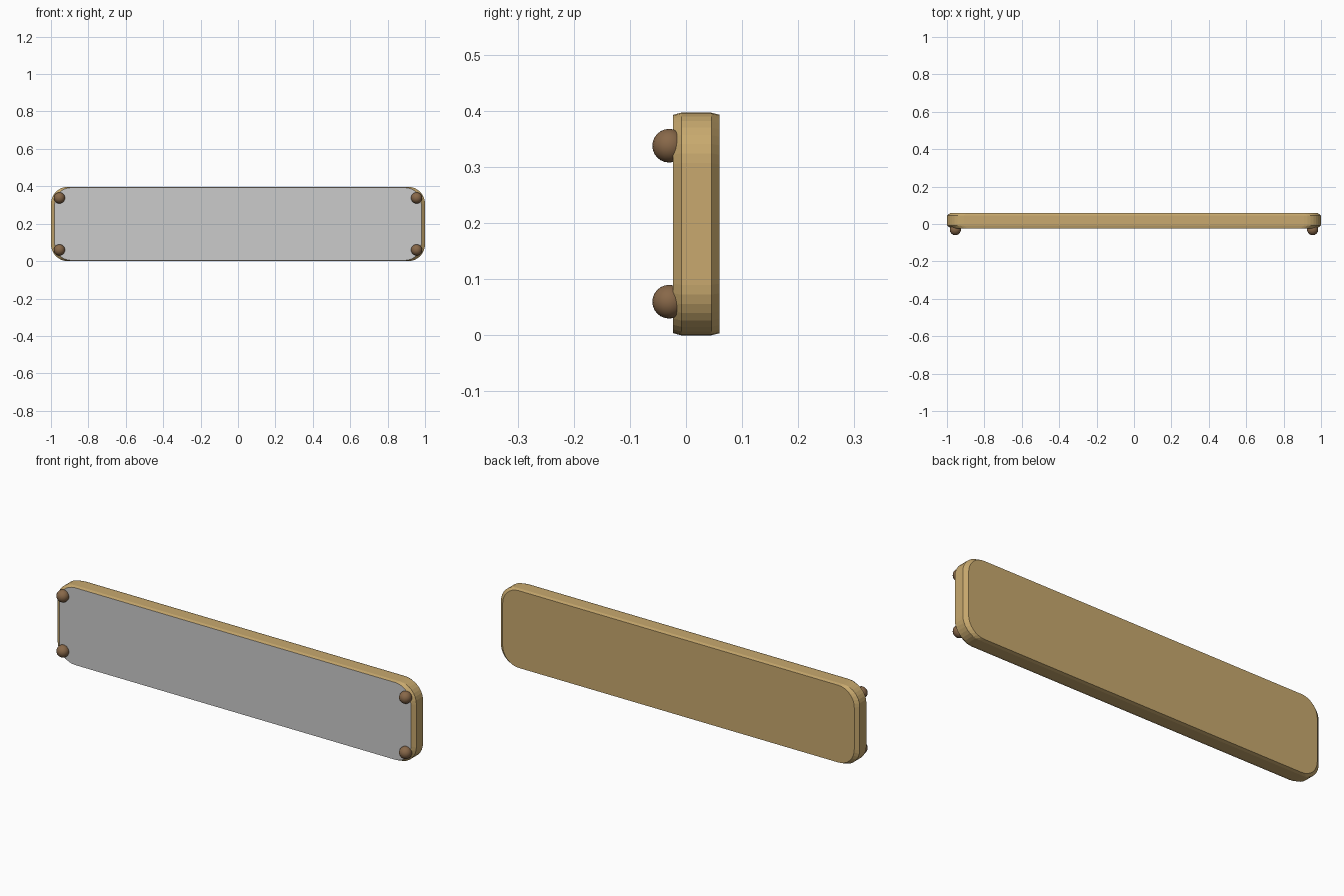
import bpy, bmesh, math

cube = bpy.data.objects.get("Cube")
if cube:
    bpy.data.objects.remove(cube, do_unlink=True)


def material(name, rgb):
    """Flat material from 8-bit sRGB values."""
    color = [((c / 255 + 0.055) / 1.055) ** 2.4 for c in rgb] + [1.0]
    mat = bpy.data.materials.new(name)
    mat.use_nodes = True
    mat.diffuse_color = color
    shader = next(n for n in mat.node_tree.nodes if n.type == 'BSDF_PRINCIPLED')
    shader.inputs["Base Color"].default_value = color
    shader.inputs["Roughness"].default_value = 0.8
    return mat


tan_wood = material("tan wood", (200, 169, 110))
grey_face = material("grey face", (203, 203, 203))
brown_peg = material("brown peg", (136, 104, 73))

HALF_W, HALF_H, RADIUS, STEPS = 1.0, 0.1985, 0.09, 8


def rounded_outline():
    """Rounded rectangle in x and z, centred on the origin."""
    points = []
    for corner, (sx, sz) in enumerate([(1, 1), (-1, 1), (-1, -1), (1, -1)]):
        for i in range(STEPS + 1):
            a = math.pi / 2 * (corner + i / STEPS)
            points.append((sx * (HALF_W - RADIUS) + RADIUS * math.cos(a),
                           sz * (HALF_H - RADIUS) + RADIUS * math.sin(a)))
    return points


# Board: outline lofted from front to back with chamfered rims
bm = bmesh.new()
outline = rounded_outline()
rings = []
for y, scale in [(-0.023, 0.98), (-0.008, 1), (0.045, 1), (0.06, 0.98)]:
    rings.append([bm.verts.new((x * scale, y, HALF_H + z * scale)) for x, z in outline])
n = len(outline)
for a, b in zip(rings, rings[1:]):
    for i in range(n):
        j = (i + 1) % n
        bm.faces.new((a[i], a[j], b[j], b[i]))
front = bm.faces.new(rings[0])
bm.faces.new(rings[-1])
front.material_index = 1
bmesh.ops.recalc_face_normals(bm, faces=bm.faces)
mesh = bpy.data.meshes.new("sign_board")
bm.to_mesh(mesh)
bm.free()
mesh.materials.append(tan_wood)
mesh.materials.append(grey_face)
board = bpy.data.objects.new("sign_board", mesh)
bpy.context.collection.objects.link(board)

# Round pegs in the four corners
for side, x in (("left", 0.955), ("right", -0.955)):
    for level, z in (("upper", 0.338), ("lower", 0.06)):
        bpy.ops.mesh.primitive_uv_sphere_add(segments=16, ring_count=12, radius=0.03,
                                             location=(x, -0.03, z))
        peg = bpy.context.object
        peg.name = f"{level}_{side}_peg"
        peg.data.materials.append(brown_peg)
        bpy.ops.object.shade_smooth()
